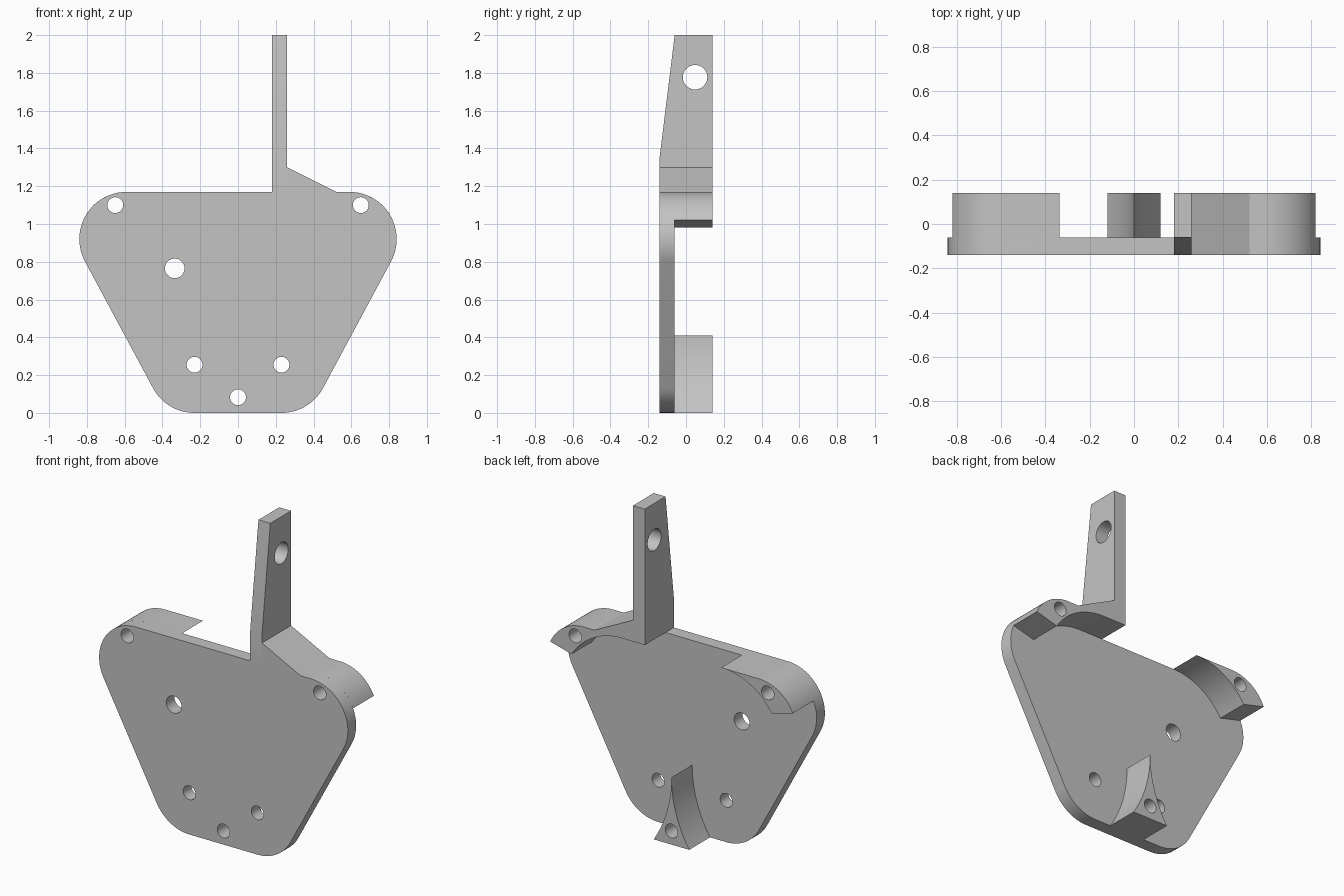
import bpy
import math

if "Cube" in bpy.data.objects:
    bpy.data.objects.remove(bpy.data.objects["Cube"])

FRONT, SEAT, BACK = -0.14, -0.06, 0.14   # depth levels along y

grey = bpy.data.materials.new("light_grey")
grey.diffuse_color = (0.55, 0.55, 0.55, 1)
grey.use_nodes = True
grey.node_tree.nodes["Principled BSDF"].inputs["Base Color"].default_value = grey.diffuse_color


def arc(cx, cz, r, a0, a1, n=20):
    """Points along an arc, angles in degrees."""
    angles = [math.radians(a0 + (a1 - a0) * i / n) for i in range(n + 1)]
    return [(cx + r * math.cos(a), cz + r * math.sin(a)) for a in angles]


def circle(cx, cz, r, n=32):
    return arc(cx, cz, r, 0, 360, n)[:-1]


def mirror(points):
    return [(-x, z) for x, z in reversed(points)]


def extrude(name, outline, holes, lo, hi, along_x=False):
    """Extrude an outline with holes between two levels along y (or x)."""
    curve = bpy.data.curves.new(name, 'CURVE')
    curve.dimensions = '2D'
    curve.fill_mode = 'BOTH'
    curve.extrude = (hi - lo) / 2
    for loop in [outline] + holes:
        spline = curve.splines.new('POLY')
        spline.points.add(len(loop) - 1)
        for p, (u, v) in zip(spline.points, loop):
            p.co = (u, v, 0, 1)
        spline.use_cyclic_u = True
    ob = bpy.data.objects.new(name, curve)
    bpy.context.collection.objects.link(ob)
    mid = (lo + hi) / 2
    ob.location = (mid, 0, 0) if along_x else (0, mid, 0)
    ob.rotation_euler = (math.pi / 2, 0, math.pi / 2 if along_x else 0)
    bpy.ops.object.select_all(action='DESELECT')
    ob.select_set(True)
    bpy.context.view_layer.objects.active = ob
    bpy.ops.object.convert(target='MESH')
    ob = bpy.context.object
    # weld the caps to the walls
    bpy.ops.object.mode_set(mode='EDIT')
    bpy.ops.mesh.select_all(action='SELECT')
    bpy.ops.mesh.remove_doubles(threshold=0.0002)
    bpy.ops.mesh.normals_make_consistent(inside=False)
    bpy.ops.object.mode_set(mode='OBJECT')
    ob.data.materials.clear()
    ob.data.materials.append(grey)
    bpy.ops.object.shade_smooth_by_angle(angle=math.radians(30))
    return ob


# Screw holes
corner_r = circle(0.65, 1.10, 0.042)
corner_l = circle(-0.65, 1.10, 0.042)
bottom = circle(0, 0.083, 0.042)

# Base plate: rounded trapezoid
side = -28.25
half = arc(0.23, 0.25, 0.25, -90, side) + arc(0.59, 0.92, 0.25, side, 90)
extrude("base_plate", half + mirror(half),
        [corner_r, corner_l, bottom, circle(-0.335, 0.765, 0.052),
         circle(0.23, 0.255, 0.042), circle(-0.23, 0.255, 0.042)],
        FRONT, SEAT)

# Corner bosses behind the plate, hollowed by a round clearance
boss = (arc(0.59, 0.92, 0.25, 90, 23.6)
        + arc(0.335, 0.77, 0.40, 32, 90))
extrude("right_boss", boss, [corner_r], SEAT, BACK)
extrude("left_boss", mirror(boss), [corner_l], SEAT, BACK)

# Bottom boss: spike with two concave flanks
flank = arc(0.76, 0.41, 0.76, 212.65, 180)
extrude("bottom_boss", flank + mirror(flank)[1:], [bottom], SEAT, BACK)

# Upright arm with tapered front edge and cross hole
extrude("upright_arm",
        [(FRONT, 1.17), (BACK, 1.17), (BACK, 2.0), (SEAT, 2.0), (FRONT, 1.35)],
        [circle(0.048, 1.777, 0.065)], 0.18, 0.26, along_x=True)

# Gusset bracing the arm
extrude("arm_gusset", [(0.26, 1.17), (0.52, 1.17), (0.26, 1.30)], [],
        FRONT, BACK)
